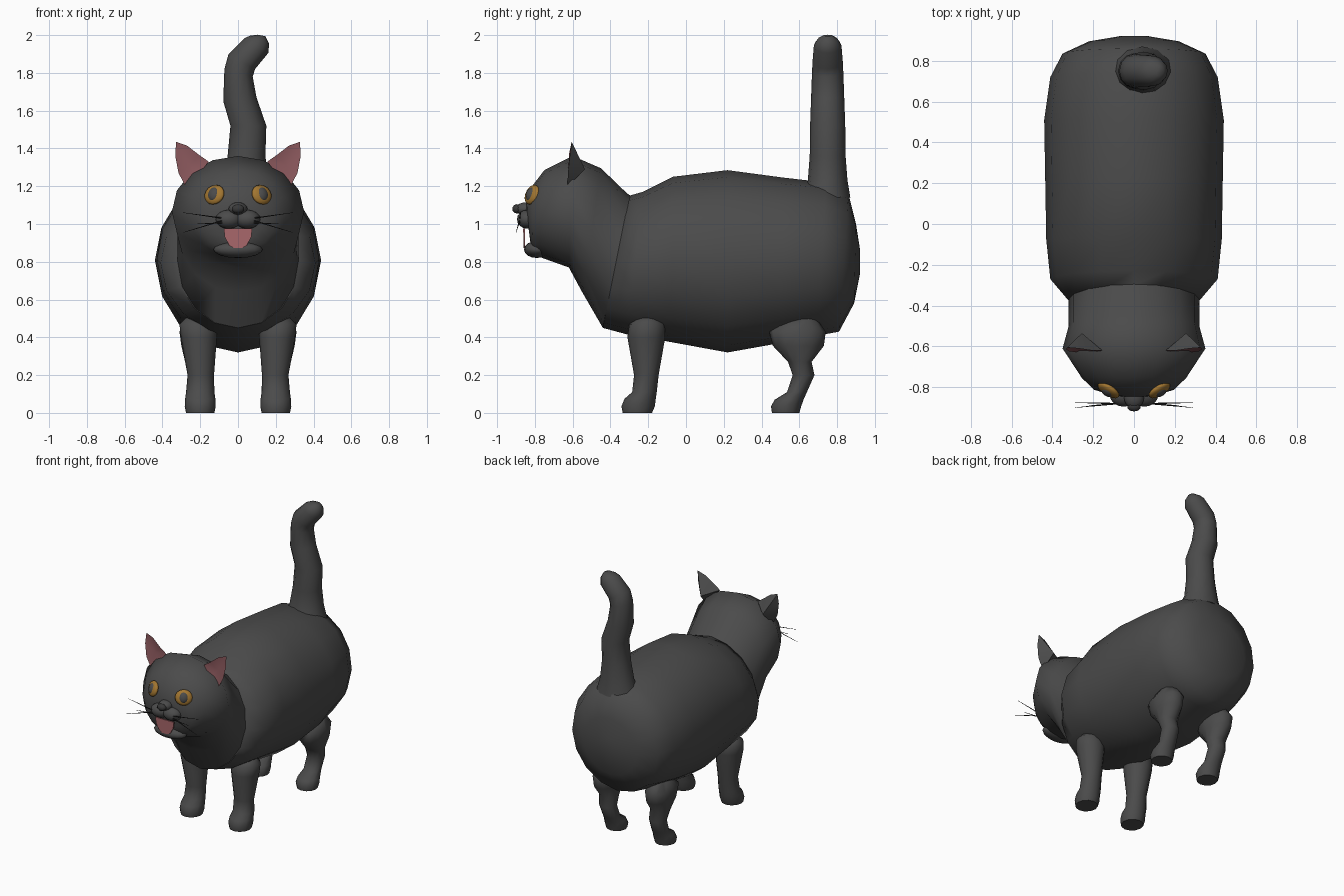
import bpy, bmesh, math
from mathutils import Vector, Matrix


def mat(name, r, g, b):
    m = bpy.data.materials.new(name)
    m.diffuse_color = (r, g, b, 1)
    return m


FUR = mat("charcoal fur", 0.07, 0.07, 0.07)
EAR_PINK = mat("ear pink", 0.25, 0.095, 0.105)
TONGUE = mat("tongue pink", 0.40, 0.14, 0.15)
AMBER = mat("amber", 0.36, 0.18, 0.03)
BLACK = mat("whisker black", 0.015, 0.015, 0.015)
NOSE = mat("dark nose", 0.04, 0.04, 0.04)


def finish(bm, name, mats, angle=60):
    bmesh.ops.recalc_face_normals(bm, faces=bm.faces)
    me = bpy.data.meshes.new(name)
    bm.to_mesh(me)
    bm.free()
    for m in mats:
        me.materials.append(m)
    ob = bpy.data.objects.new(name, me)
    bpy.context.collection.objects.link(ob)
    bpy.ops.object.select_all(action='DESELECT')
    ob.select_set(True)
    bpy.context.view_layer.objects.active = ob
    bpy.ops.object.shade_smooth_by_angle(angle=math.radians(angle))
    return ob


def loft(name, rings, n, material=FUR):
    """Skin elliptical rings given as (centre, half axis, half axis)."""
    bm = bmesh.new()
    loops = []
    for c, u, v in rings:
        loops.append([bm.verts.new(Vector(c) + Vector(u) * math.cos(2 * math.pi * i / n)
                                   + Vector(v) * math.sin(2 * math.pi * i / n)) for i in range(n)])
    for a, b in zip(loops, loops[1:]):
        for i in range(n):
            j = (i + 1) % n
            bm.faces.new((a[i], a[j], b[j], b[i]))
    bm.faces.new(loops[0])
    bm.faces.new(loops[-1])
    return finish(bm, name, [material])


def trunk(rows):
    """Rows (top y, top z, bottom y, bottom z, half width) to rings."""
    return [((0, (ty + by) / 2, (tz + bz) / 2), (w, 0, 0), (0, (ty - by) / 2, (tz - bz) / 2))
            for ty, tz, by, bz, w in rows]


def limb(rows, s):
    """Rows (front y, back y, z, centre x, half width) to level rings."""
    return [((s * x, (a + b) / 2, z), (w, 0, 0), (0, (b - a) / 2, 0)) for a, b, z, x, w in rows]


def ball(name, loc, size, material, rot=None, seg=16):
    bm = bmesh.new()
    bmesh.ops.create_uvsphere(bm, u_segments=seg, v_segments=seg // 2, radius=1)
    m = Matrix.Translation(loc) @ (rot or Matrix()) @ Matrix.Diagonal((*size, 1))
    bmesh.ops.transform(bm, matrix=m, verts=bm.verts)
    return finish(bm, name, [material])


# Body
loft("body", trunk([
    (0.922, 0.86, 0.922, 0.74, 0.06), (0.90, 1.00, 0.89, 0.58, 0.22),
    (0.86, 1.16, 0.81, 0.43, 0.35), (0.74, 1.22, 0.70, 0.41, 0.41),
    (0.52, 1.245, 0.50, 0.37, 0.44), (0.22, 1.285, 0.22, 0.32, 0.435),
    (-0.07, 1.25, -0.08, 0.375, 0.43), (-0.23, 1.17, -0.31, 0.415, 0.41),
    (-0.30, 1.15, -0.44, 0.45, 0.325)]), 16)

# Head, neck and chest
loft("head_and_neck", trunk([
    (-0.24, 1.12, -0.38, 0.50, 0.32), (-0.31, 1.16, -0.44, 0.45, 0.32),
    (-0.45, 1.295, -0.55, 0.64, 0.32), (-0.60, 1.36, -0.62, 0.77, 0.35),
    (-0.75, 1.285, -0.76, 0.82, 0.255), (-0.815, 1.20, -0.81, 0.85, 0.195),
    (-0.845, 1.12, -0.825, 0.91, 0.12), (-0.85, 1.06, -0.83, 0.96, 0.05)]), 16)

# Tail: (x, z, side radius, depth radius)
loft("tail", [((x, y, z), (rx, 0, t), (0, ry, 0)) for x, y, z, rx, ry, t in [
    (0.04, 0.74, 1.14, 0.15, 0.13, 0), (0.04, 0.75, 1.23, 0.12, 0.105, 0),
    (0.045, 0.75, 1.36, 0.10, 0.095, 0), (0.055, 0.75, 1.52, 0.095, 0.093, 0),
    (0.01, 0.75, 1.66, 0.088, 0.088, 0.01), (0.003, 0.75, 1.80, 0.075, 0.083, -0.02),
    (0.02, 0.75, 1.86, 0.07, 0.08, -0.04), (0.098, 0.75, 1.945, 0.062, 0.073, -0.04),
    (0.115, 0.75, 1.975, 0.05, 0.055, -0.022), (0.125, 0.75, 1.998, 0.02, 0.025, -0.004)]], 12)

for s, side in ((-1, "left"), (1, "right")):
    # Legs
    loft("front_leg_" + side, limb([
        (-0.335, -0.18, 0.0, 0.20, 0.075), (-0.342, -0.165, 0.035, 0.20, 0.082),
        (-0.325, -0.16, 0.075, 0.20, 0.08), (-0.285, -0.155, 0.11, 0.20, 0.075),
        (-0.275, -0.145, 0.20, 0.197, 0.07), (-0.31, -0.11, 0.40, 0.207, 0.095),
        (-0.30, -0.11, 0.47, 0.21, 0.10), (-0.25, -0.15, 0.51, 0.21, 0.06)], s), 12)
    loft("hind_leg_" + side, limb([
        (0.455, 0.60, 0.0, 0.20, 0.072), (0.45, 0.61, 0.035, 0.20, 0.08),
        (0.47, 0.622, 0.07, 0.20, 0.075), (0.535, 0.64, 0.11, 0.20, 0.062),
        (0.565, 0.68, 0.20, 0.205, 0.062), (0.54, 0.665, 0.27, 0.21, 0.07),
        (0.46, 0.73, 0.355, 0.215, 0.085), (0.44, 0.74, 0.43, 0.215, 0.095),
        (0.53, 0.69, 0.50, 0.21, 0.06)], s), 12)

    # Ear: pink hollow front, rounded fur back
    bm = bmesh.new()
    rim = [bm.verts.new((s * x, y, z)) for x, y, z in [
        (0.328, -0.605, 1.435), (0.27, -0.61, 1.415), (0.205, -0.62, 1.365), (0.155, -0.62, 1.33),
        (0.21, -0.628, 1.26), (0.275, -0.628, 1.195), (0.315, -0.625, 1.27), (0.332, -0.615, 1.36)]]
    hollow = bm.verts.new((s * 0.255, -0.605, 1.31))
    back = bm.verts.new((s * 0.255, -0.535, 1.29))
    for i in range(8):
        j = (i + 1) % 8
        bm.faces.new((rim[i], rim[j], hollow)).material_index = 1
        bm.faces.new((rim[i], rim[j], back))
    finish(bm, "ear_" + side, [FUR, EAR_PINK])

    # Eye with large grey pupil
    out = Vector((s * 0.5, -0.8, 0.33)).normalized()
    rot = out.to_track_quat('Z', 'Y').to_matrix().to_4x4()
    eye = Vector((s * 0.125, -0.815, 1.155))
    ball("eye_" + side, eye, (0.06, 0.055, 0.022), AMBER, rot)
    ball("pupil_" + side, eye + out * 0.007, (0.034, 0.040, 0.022), FUR, rot)

    # Muzzle cheek
    ball("muzzle_" + side, (s * 0.05, -0.84, 1.025), (0.068, 0.055, 0.05), FUR)

    # Whiskers
    for k, (x, y, z) in enumerate([(0.29, -0.875, 1.06), (0.29, -0.90, 0.955), (0.22, -0.89, 1.0)]):
        a, b = Vector((s * 0.08, -0.88, 1.03 - 0.012 * k)), Vector((s * x, y, z))
        bm = bmesh.new()
        bmesh.ops.create_cone(bm, segments=5, radius1=0.004, radius2=0.001,
                              depth=(b - a).length, cap_ends=True)
        q = (b - a).to_track_quat('Z', 'Y').to_matrix().to_4x4()
        bmesh.ops.transform(bm, matrix=Matrix.Translation((a + b) / 2) @ q, verts=bm.verts)
        finish(bm, "whisker_%s_%d" % (side, k), [BLACK])

# Nose bridge and nose tip
ball("nose_bridge", (0, -0.845, 1.08), (0.05, 0.06, 0.035), FUR)
ball("nose", (0, -0.895, 1.08), (0.036, 0.025, 0.025), NOSE, seg=10)

# Lower jaw
ball("jaw", (0, -0.79, 0.865), (0.13, 0.068, 0.045), FUR)

# Open mouth: thin pink plate, narrow at the chin
bm = bmesh.new()
outline = [(-0.075, 0.975), (0.075, 0.975), (0.07, 0.93), (0.045, 0.885), (0.02, 0.872),
           (-0.02, 0.872), (-0.045, 0.885), (-0.07, 0.93)]
face = bm.faces.new([bm.verts.new((x, -0.862 + (0.975 - z) * 0.02, z)) for x, z in outline])
ext = bmesh.ops.extrude_face_region(bm, geom=[face])
for v in [g for g in ext["geom"] if isinstance(g, bmesh.types.BMVert)]:
    v.co.y += 0.009
finish(bm, "mouth", [TONGUE], 30)
